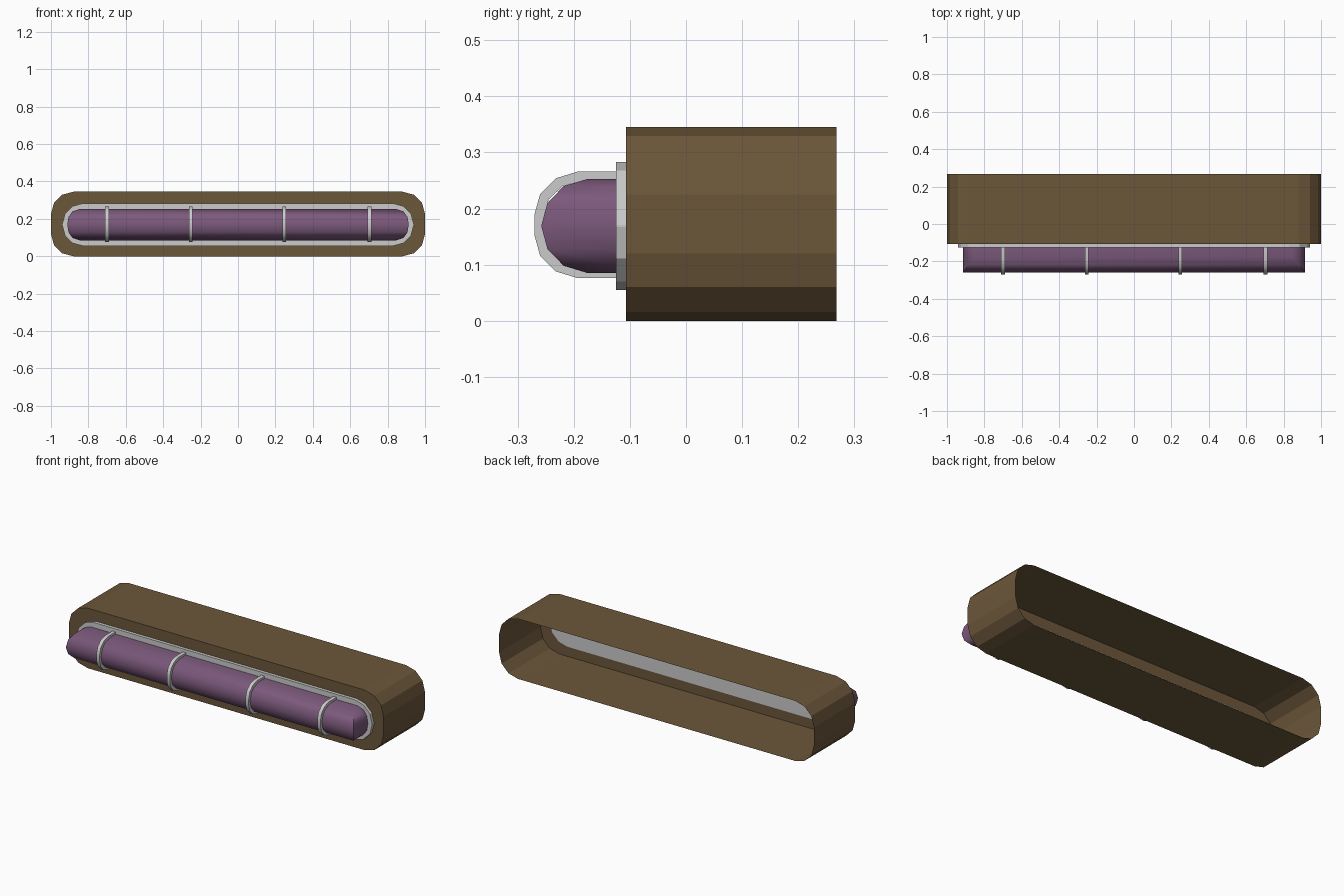
import bpy, bmesh, math

if "Cube" in bpy.data.objects:
    bpy.data.objects.remove(bpy.data.objects["Cube"])

CZ = 0.1725  # height of the long axis


def material(name, rgb):
    m = bpy.data.materials.new(name)
    m.diffuse_color = (*rgb, 1)
    m.use_nodes = True
    m.node_tree.nodes["Principled BSDF"].inputs["Base Color"].default_value = m.diffuse_color
    return m


def rounded(hx, hz, r, cz, n=3):
    """Rounded rectangle in xz, n segments per corner."""
    pts = []
    for k, (sx, sz) in enumerate([(1, 1), (-1, 1), (-1, -1), (1, -1)]):
        for i in range(n + 1):
            a = math.pi / 2 * (k + i / n)
            pts.append((sx * (hx - r) + r * math.cos(a),
                        cz + sz * (hz - r) + r * math.sin(a)))
    return pts


def loop(bm, pts, y):
    return [bm.verts.new((x, y, z)) for x, z in pts]


def bridge(bm, a, b, closed=True):
    n = len(a)
    for i in range(n if closed else n - 1):
        j = (i + 1) % n
        bm.faces.new((a[i], a[j], b[j], b[i]))


def finish(bm, name, mat=None, smooth=None):
    bmesh.ops.recalc_face_normals(bm, faces=bm.faces)
    me = bpy.data.meshes.new(name)
    bm.to_mesh(me)
    bm.free()
    ob = bpy.data.objects.new(name, me)
    bpy.context.collection.objects.link(ob)
    if mat:
        me.materials.append(mat)
    if smooth:
        bpy.ops.object.select_all(action='DESELECT')
        ob.select_set(True)
        bpy.context.view_layer.objects.active = ob
        bpy.ops.object.shade_smooth_by_angle(angle=math.radians(smooth))
    return ob


brown = material("brown", (0.15, 0.095, 0.042))
purple = material("purple", (0.2, 0.1, 0.2))

outer = rounded(1.0, CZ, 0.12, CZ)
inner = rounded(0.94, 0.114, 0.112, 0.169)

# Housing: thin sleeve, open at the back, with a front flange
bm = bmesh.new()
back = loop(bm, outer, 0.268)
front = loop(bm, outer, -0.107)
hole = loop(bm, inner, -0.107)
bridge(bm, back, front)
bridge(bm, front, hole)
finish(bm, "housing", brown)

# Backing plate behind the lens
bm = bmesh.new()
a, b = loop(bm, inner, -0.107), loop(bm, inner, -0.125)
bridge(bm, a, b)
bm.faces.new(a)
bm.faces.new(b)
finish(bm, "backing_plate")

# Lens: domed section along x, ends rounded in plan; (half length, y, z offset)
half = [(0.845, -0.175, 0.084), (0.885, -0.218, 0.071),
        (0.906, -0.247, 0.041)]
section = half + [(0.913, -0.258, 0.0)] + [(x, y, -d) for x, y, d in reversed(half)]
LZ = 0.169
bm = bmesh.new()
rows = {}
for s in (-1, 1):
    rows[s, 'dome'] = [bm.verts.new((s * x, y, LZ + d)) for x, y, d in section]
    rows[s, 'base'] = [bm.verts.new((s * x, -0.12, LZ + d)) for x, y, d in section]
    bridge(bm, rows[s, 'dome'], rows[s, 'base'], closed=False)
bridge(bm, rows[-1, 'dome'], rows[1, 'dome'], closed=False)
bridge(bm, rows[-1, 'base'], rows[1, 'base'], closed=False)
for k in (0, -1):
    bm.faces.new((rows[-1, 'dome'][k], rows[1, 'dome'][k],
                  rows[1, 'base'][k], rows[-1, 'base'][k]))
finish(bm, "lens", purple, 40)

# Guard hoops over the lens
arc = [(-0.12, 0.095), (-0.193, 0.095), (-0.232, 0.083), (-0.26, 0.055), (-0.27, 0.019)]
hoop = arc + [(y, -d) for y, d in reversed(arc)]
for n, cx in enumerate((-0.7, -0.253, 0.247, 0.703)):
    bm = bmesh.new()
    rings = []
    for dx, k in ((-0.01, 0), (0.01, 0), (0.01, 1), (-0.01, 1)):
        f = 1 - 0.17 * k
        rings.append([bm.verts.new((cx + dx, -0.12 + (y + 0.12) * (1 - 0.11 * k),
                                    0.171 + d * f)) for y, d in hoop])
    for i in range(4):
        bridge(bm, rings[i], rings[(i + 1) % 4], closed=False)
    for k in (0, -1):
        bm.faces.new([r[k] for r in rings])
    finish(bm, f"guard_hoop_{n + 1}", None, 40)
